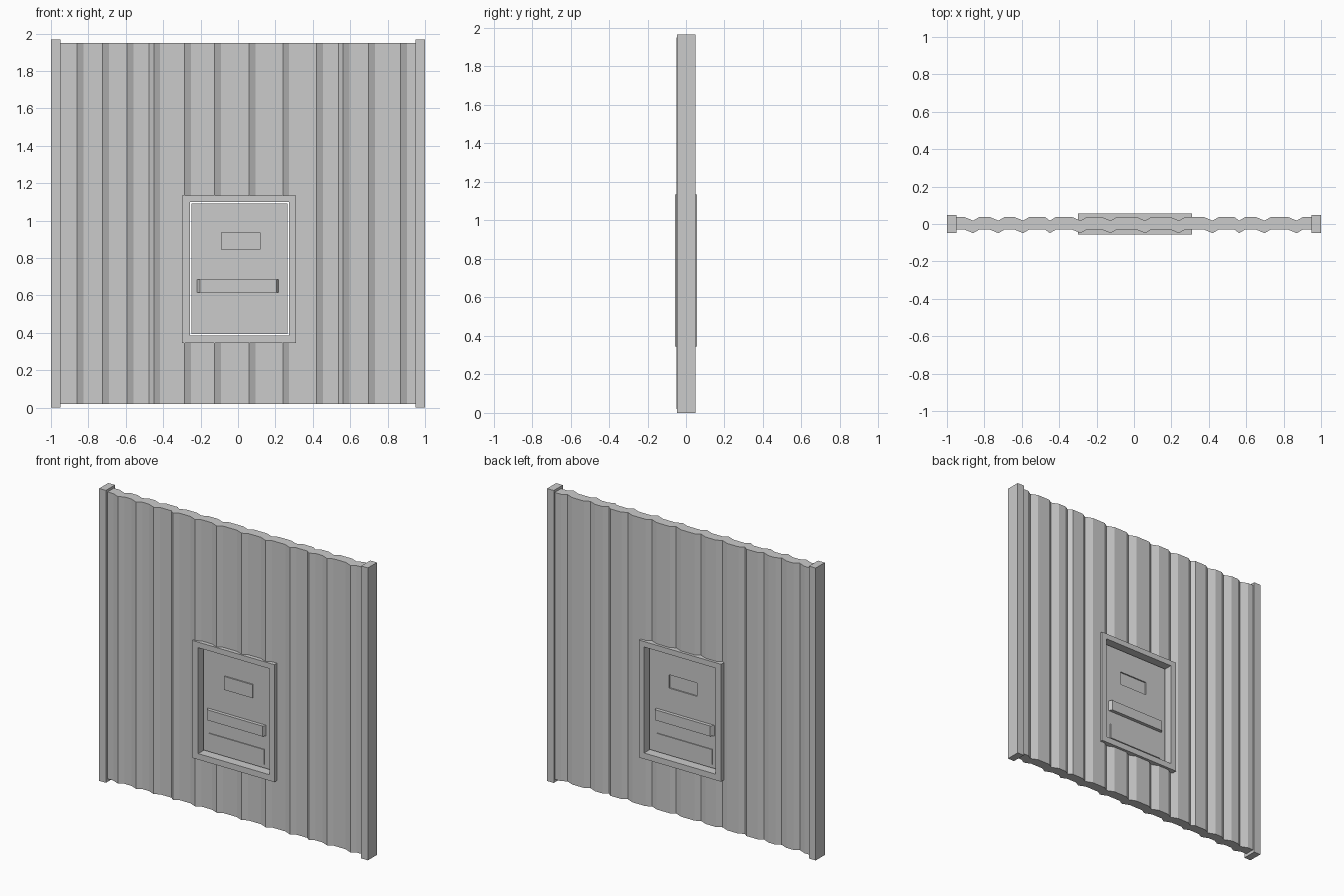
import bpy, bmesh

if "Cube" in bpy.data.objects:
    bpy.data.objects.remove(bpy.data.objects["Cube"])


def make_object(name, bm):
    bmesh.ops.recalc_face_normals(bm, faces=bm.faces[:])
    me = bpy.data.meshes.new(name)
    bm.to_mesh(me)
    bm.free()
    ob = bpy.data.objects.new(name, me)
    bpy.context.collection.objects.link(ob)
    return ob


def box(name, x0, x1, y0, y1, z0, z1):
    bm = bmesh.new()
    bmesh.ops.create_cube(bm, size=1)
    for v in bm.verts:
        v.co.x = x1 if v.co.x > 0 else x0
        v.co.y = y1 if v.co.y > 0 else y0
        v.co.z = z1 if v.co.z > 0 else z0
    return make_object(name, bm)


def extrude(name, pts, direction):
    bm = bmesh.new()
    face = bm.faces.new([bm.verts.new(p) for p in pts])
    geo = bmesh.ops.extrude_face_region(bm, geom=[face])["geom"]
    bmesh.ops.translate(bm, vec=direction,
                        verts=[g for g in geo if isinstance(g, bmesh.types.BMVert)])
    return make_object(name, bm)


def cut(ob, cutter):
    mod = ob.modifiers.new("cut", 'BOOLEAN')
    mod.operation = 'DIFFERENCE'
    mod.solver = 'EXACT'
    mod.object = cutter
    bpy.context.view_layer.objects.active = ob
    bpy.ops.object.modifier_apply(modifier=mod.name)
    bpy.data.objects.remove(cutter)


# End posts
box("left_post", -1.0, -0.95, -0.047, 0.049, 0, 1.967)
box("right_post", 0.95, 1.0, -0.047, 0.049, 0, 1.967)

# Corrugated sheet: V ridges pressed towards the front
ridges = [-0.86, -0.725, -0.593, -0.45, -0.285, -0.125,
          0.06, 0.24, 0.42, 0.562, 0.698, 0.87]
line = [(-0.96, 0)]
for c in ridges:
    left = 0.026 if c in (-0.45, 0.562) else 0.048
    line += [(c - left, 0), (c, -0.02), (c + 0.034, 0)]
line.append((0.96, 0))
outline = [(x, d - 0.029, 0.02) for x, d in line]
outline += [(x, d + 0.038, 0.02) for x, d in reversed(line)]
sheet = extrude("corrugated_sheet", outline, (0, 0, 1.93))
cut(sheet, box("sheet_cutter", -0.28, 0.29, -0.2, 0.2, 0.365, 1.115))

# Hatch frame
frame = box("hatch_frame", -0.30, 0.31, -0.056, 0.056, 0.345, 1.135)
cut(frame, box("frame_cutter", -0.257, 0.273, -0.2, 0.2, 0.385, 1.098))

# Hatch panel with a shallow recess on the back
panel = box("hatch_panel", -0.248, 0.265, -0.01, 0.01, 0.394, 1.09)
cut(panel, box("recess_cutter", -0.09, 0.12, 0.001, 0.1, 0.845, 0.935))
box("upper_plate_front", -0.09, 0.12, -0.019, -0.008, 0.845, 0.935)

# Handle bars and lower plates on both sides
for side, s in (("front", -1), ("back", 1)):
    handle = [(-0.22, s * 0.008, 0.615), (0.218, s * 0.008, 0.615),
              (0.207, s * 0.033, 0.615), (-0.203, s * 0.033, 0.615)]
    extrude("handle_" + side, handle, (0, 0, 0.07))
    y0, y1 = sorted((s * 0.008, s * 0.016))
    box("lower_plate_" + side, -0.205, 0.205, y0, y1, 0.42, 0.52)
